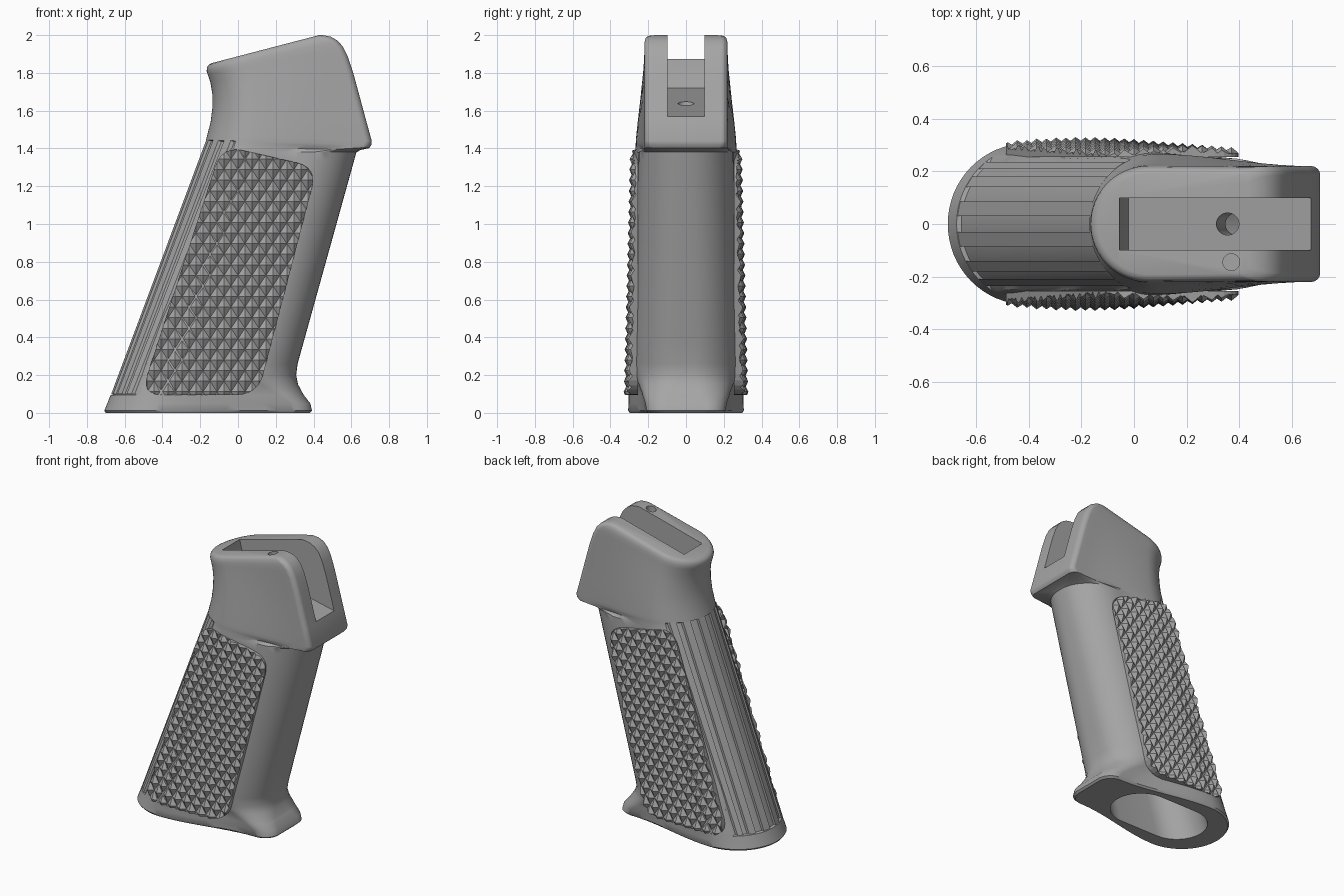
import bpy, bmesh, math
from mathutils import Vector

if "Cube" in bpy.data.objects:
    bpy.data.objects.remove(bpy.data.objects["Cube"])

gray = bpy.data.materials.new("matte gray")
gray.diffuse_color = (0.38, 0.38, 0.38, 1)
gray.use_nodes = True
gray.node_tree.nodes["Principled BSDF"].inputs["Base Color"].default_value = gray.diffuse_color


def make(name, bm, smooth=None):
    bmesh.ops.recalc_face_normals(bm, faces=bm.faces)
    me = bpy.data.meshes.new(name)
    bm.to_mesh(me)
    bm.free()
    me.materials.append(gray)
    ob = bpy.data.objects.new(name, me)
    bpy.context.collection.objects.link(ob)
    if smooth:
        shade(ob, smooth)
    return ob


def shade(ob, deg):
    bpy.ops.object.select_all(action='DESELECT')
    ob.select_set(True)
    bpy.context.view_layer.objects.active = ob
    bpy.ops.object.shade_smooth_by_angle(angle=math.radians(deg))


def loft(rings):
    bm = bmesh.new()
    vs = [[bm.verts.new(p) for p in r] for r in rings]
    n = len(rings[0])
    for a, b in zip(vs, vs[1:]):
        for i in range(n):
            bm.faces.new((a[i], a[(i + 1) % n], b[(i + 1) % n], b[i]))
    bm.faces.new(vs[0][::-1])
    bm.faces.new(vs[-1])
    return bm


def rear_x(z):
    return -0.71 + 0.374 * z


def front_x(z):
    return 0.31 + 0.278 * (z - 0.24)


def width(z):
    return 0.306 - 0.026 * z


def section(xb, zb, xf, zf, w, wf, rx, ry, lr, inset=0.0):
    """Closed outline: round rear, eased sides, rounded-box front."""
    half = []
    for i in range(17):                                   # rear arc
        a = math.pi / 2 * i / 16
        x, y = xb + lr * (1 - math.cos(a)), w * math.sin(a)
        half.append((x + (inset if y < 0.245 else 0), y))
    for i in range(1, 10):                                # side
        t = i / 10
        s = t * t * (3 - 2 * t)
        half.append((xb + lr + (xf - rx - xb - lr) * t, w + (wf - w) * s))
    for i in range(13):                                   # front corner
        a = math.pi / 2 * i / 12
        half.append((xf - rx + rx * math.sin(a), wf - ry + ry * math.cos(a)))
    half.append((xf, 0))
    pts = half + [(x, -y) for x, y in half[-2:0:-1]]
    return [(x, y, zb + (zf - zb) * (x - xb) / (xf - xb)) for x, y in pts]


# Grip body: foot, shaft with recessed backstrap, neck and head
G = 0.016
rows = [(-.70, 0, .38, 0, .298, .20, .10, .10, .30),
        (-.708, .012, .392, .012, .306, .21, .10, .10, .30),
        (-.692, .05, .383, .05, .305, .215, .11, .11, .30),
        (rear_x(.095), .095, .348, .095, .304, .23, .14, .15, .30),
        (rear_x(.1), .1, .345, .1, .304, .23, .14, .15, .30, G),
        (rear_x(.15), .15, .318, .15, .302, .25, .20, .20, .30, G),
        (rear_x(.2), .2, .308, .2, .30, .27, .25, .24, .30, G)]
for z in (.26, .4, .6, .8, 1.0, 1.2, 1.34, 1.38):
    rows.append((rear_x(z), z, front_x(z), z, width(z), width(z) - .02,
                 .27, .235, .30 - .03 * z, G))
rows += [(rear_x(1.41), 1.41, .65, 1.392, .267, .225, .16, .15, .26, G),
         (rear_x(1.44), 1.44, .695, 1.402, .266, .22, .05, .05, .255, G),
         (rear_x(1.445), 1.445, .707, 1.42, .266, .22, .04, .04, .255),
         (-.163, 1.47, .708, 1.44, .264, .22, .035, .035, .25),
         (-.145, 1.54, .675, 1.56, .255, .22, .035, .035, .24),
         (-.135, 1.62, .64, 1.69, .244, .22, .035, .035, .225),
         (-.136, 1.69, .61, 1.80, .235, .22, .035, .035, .22),
         (-.146, 1.75, .58, 1.89, .227, .22, .035, .035, .22),
         (-.16, 1.79, .555, 1.94, .223, .22, .035, .035, .22),
         (-.166, 1.81, .525, 1.972, .221, .219, .035, .035, .22),
         (-.164, 1.83, .49, 1.992, .216, .214, .035, .035, .22),
         (-.155, 1.843, .455, 1.999, .207, .205, .035, .035, .21),
         (-.138, 1.852, .43, 2.0, .192, .19, .035, .035, .20)]
body = make("grip_body", loft([section(*r) for r in rows]))


def prism_y(pts, hw):
    return loft([[(x, y, z) for x, z in pts] for y in (-hw, hw)])


def tube(x, y, z0, z1, r, lean=0.0):
    return loft([[(x + lean * (z - z0) + r * math.cos(a * math.pi / 16),
                   y + r * math.sin(a * math.pi / 16), z) for a in range(32)]
                 for z in (z0, z1)])


def stadium(x0, x1, hw, z, n=16):
    pts = []
    for cx, a0 in ((x1 - hw, -math.pi / 2), (x0 + hw, math.pi / 2)):
        pts += [(cx + hw * math.cos(a0 + math.pi * i / n),
                 hw * math.sin(a0 + math.pi * i / n), z) for i in range(n + 1)]
    return pts


# Head slot, screw hole, pin hole and hollow core
cutters = [
    prism_y([(1, 1.498), (1, 2.3), (-.06, 2.3), (-.055, 1.87), (-.02, 1.72)], .099),
    tube(.40, 0, 1.2, 1.72, .042, -.1),
    tube(.37, -.145, 1.72, 2.2, .032),
    loft([stadium(-.56, .14, .20, -.1), stadium(-.56, .14, .20, 0),
          stadium(-.12, .52, .18, 1.3)])]
for bm in cutters:
    c = make("cutter", bm)
    mod = body.modifiers.new("cut", 'BOOLEAN')
    mod.operation, mod.solver, mod.object = 'DIFFERENCE', 'EXACT', c
    bpy.context.view_layer.objects.active = body
    bpy.ops.object.modifier_apply(modifier=mod.name)
    bpy.data.objects.remove(c)
shade(body, 35)

# Backstrap ridges
def ridge(y0, y1):
    rings = []
    for z in (.1, 1.445):
        w, lr = width(z), .30 - .03 * z
        xs = [rear_x(z) + lr * (1 - math.sqrt(1 - (y / w) ** 2)) for y in (y0, y1)]
        rings.append([(xs[0], y0, z), (xs[1], y1, z),
                      (xs[1] + .04, y1, z), (xs[0] + .04, y0, z)])
    return loft(rings)


for s in (-1, 1):
    for k, (a, b) in enumerate(((.03, .085), (.14, .18), (.21, .235))):
        make("backstrap_ridge", ridge(s * a, s * b))

# Checkered side panels: pyramid lattice trimmed to a rounded outline
corners = [Vector(p) for p in ((-.085, 1.415), (.42, 1.30), (.105, .095), (-.515, .095))]
outline = []
for i, p in enumerate(corners):
    a, b = corners[i - 1], corners[(i + 1) % 4]
    r = .115
    p0, p1 = p + (a - p).normalized() * r, p + (b - p).normalized() * r
    outline += [p0 * (1 - t) ** 2 + p * 2 * t * (1 - t) + p1 * t * t
                for t in [k / 6 for k in range(7)]]


def surface(x, z):
    mid = -.20 + .31 * (z - .1)
    return .305 - .026 * (z - .1) - .2 * (x - mid) ** 2


def panel(side):
    bm = bmesh.new()
    A, B, H = .074, .112, .026
    for j in range(-1, 28):
        for i in range(-10, 10):
            cx, cz = (i + .5 * (j % 2)) * A, j * B / 2
            ring = [(cx + A / 2, cz), (cx, cz + B / 2), (cx - A / 2, cz), (cx, cz - B / 2)]
            vs = [bm.verts.new((x, surface(x, z), z)) for x, z in ring]
            top = bm.verts.new((cx, surface(cx, cz) + H, cz))
            for k in range(4):
                bm.faces.new((vs[k], vs[(k + 1) % 4], top))
    bmesh.ops.remove_doubles(bm, verts=bm.verts, dist=1e-4)
    for p, q in zip(outline, outline[1:] + outline[:1]):
        d = q - p
        bmesh.ops.bisect_plane(bm, geom=bm.verts[:] + bm.edges[:] + bm.faces[:],
                               plane_co=(p.x, 0, p.y), plane_no=(-d.y, 0, d.x),
                               clear_outer=True)
    # skirt down into the body
    rim = [e for e in bm.edges if e.is_boundary]
    ext = bmesh.ops.extrude_edge_only(bm, edges=rim)["geom"]
    for v in ext:
        if isinstance(v, bmesh.types.BMVert):
            v.co.y = .255
    for v in bm.verts:
        v.co.y *= side
    return make("checkered_panel", bm)


for s in (-1, 1):
    panel(s)
